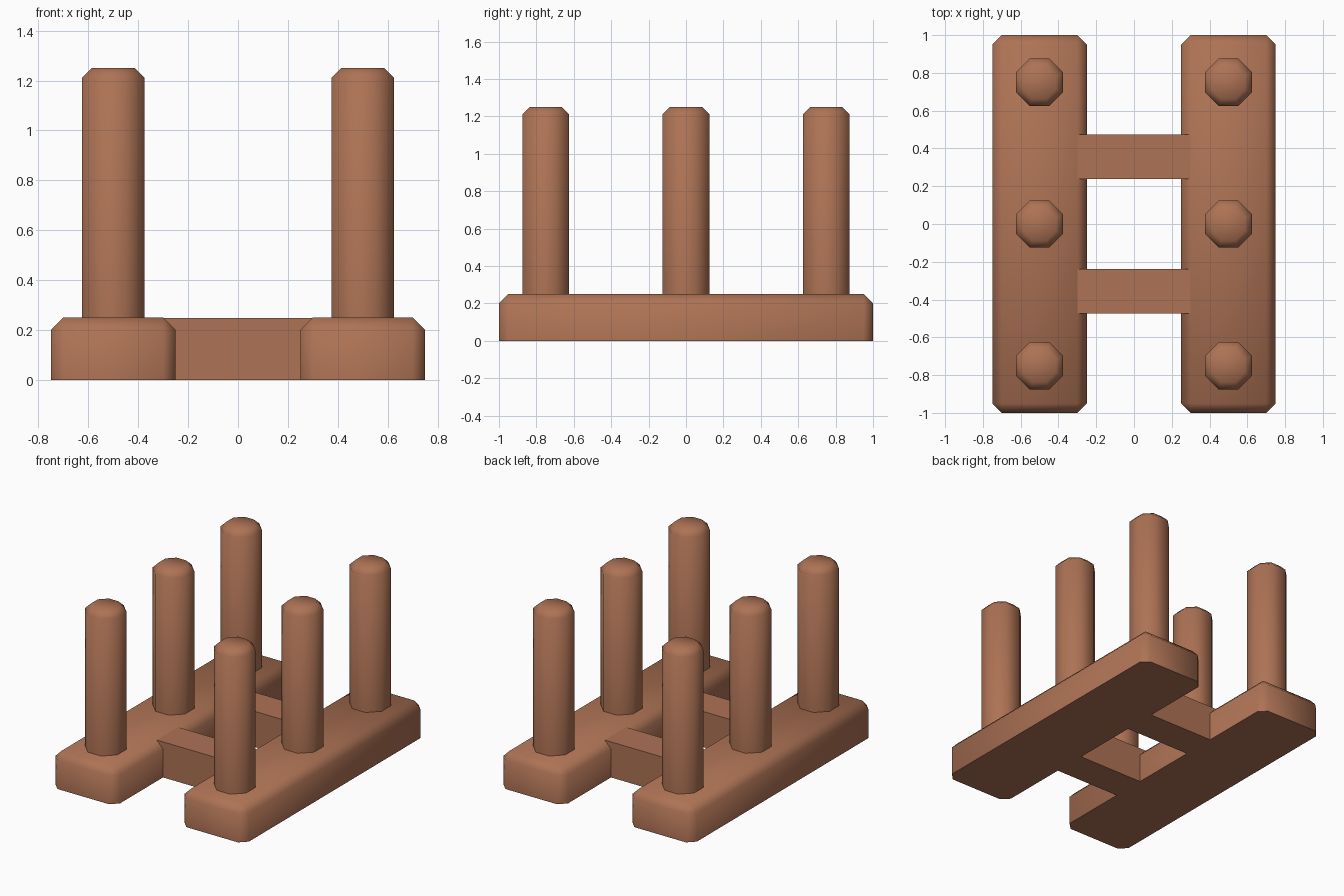
import bpy, bmesh, math
from mathutils import Matrix

if "Cube" in bpy.data.objects:
    bpy.data.objects.remove(bpy.data.objects["Cube"])

clay = bpy.data.materials.new("warm brown")
clay.diffuse_color = (0.42, 0.17, 0.09, 1)
clay.use_nodes = True
clay.node_tree.nodes["Principled BSDF"].inputs["Base Color"].default_value = clay.diffuse_color


def finish(bm, name, smooth=True):
    bmesh.ops.recalc_face_normals(bm, faces=bm.faces)
    me = bpy.data.meshes.new(name)
    bm.to_mesh(me)
    bm.free()
    me.materials.append(clay)
    ob = bpy.data.objects.new(name, me)
    bpy.context.collection.objects.link(ob)
    if smooth:
        bpy.ops.object.select_all(action='DESELECT')
        ob.select_set(True)
        bpy.context.view_layer.objects.active = ob
        bpy.ops.object.shade_smooth_by_angle(angle=math.radians(60))
    return ob


def box(x0, x1, y0, y1, z0, z1):
    bm = bmesh.new()
    bmesh.ops.create_cube(bm, size=1)
    for v in bm.verts:
        v.co.x = x1 if v.co.x > 0 else x0
        v.co.y = y1 if v.co.y > 0 else y0
        v.co.z = z1 if v.co.z > 0 else z0
    return bm


def chamfer(bm, edges, width):
    bmesh.ops.bevel(bm, geom=edges, offset=width, offset_type='OFFSET',
                    segments=1, profile=0.5, affect='EDGES')


# Two base rails: every edge chamfered except around the flat bottom
for side, x in (("left", -0.5), ("right", 0.5)):
    bm = box(x - 0.25, x + 0.25, -1, 1, 0, 0.25)
    chamfer(bm, [e for e in bm.edges if max(v.co.z for v in e.verts) > 0.1], 0.05)
    finish(bm, side + "_rail")

    # Three octagonal pegs per rail with chamfered tops
    for place, y in (("front", -0.75), ("middle", 0), ("back", 0.75)):
        bm = bmesh.new()
        r = 0.125 / math.cos(math.pi / 8)
        bmesh.ops.create_cone(
            bm, cap_ends=True, segments=8, radius1=r, radius2=r, depth=1.01,
            matrix=Matrix.Translation((x, y, 0.745)) @ Matrix.Rotation(math.pi / 8, 4, 'Z'))
        chamfer(bm, [e for e in bm.edges if min(v.co.z for v in e.verts) > 1], 0.038)
        finish(bm, f"{side}_{place}_peg")

# Two cross bars joining the rails
for place, y in (("front", -0.355), ("back", 0.355)):
    finish(box(-0.3, 0.3, y - 0.118, y + 0.118, 0, 0.249), place + "_cross_bar", False)
